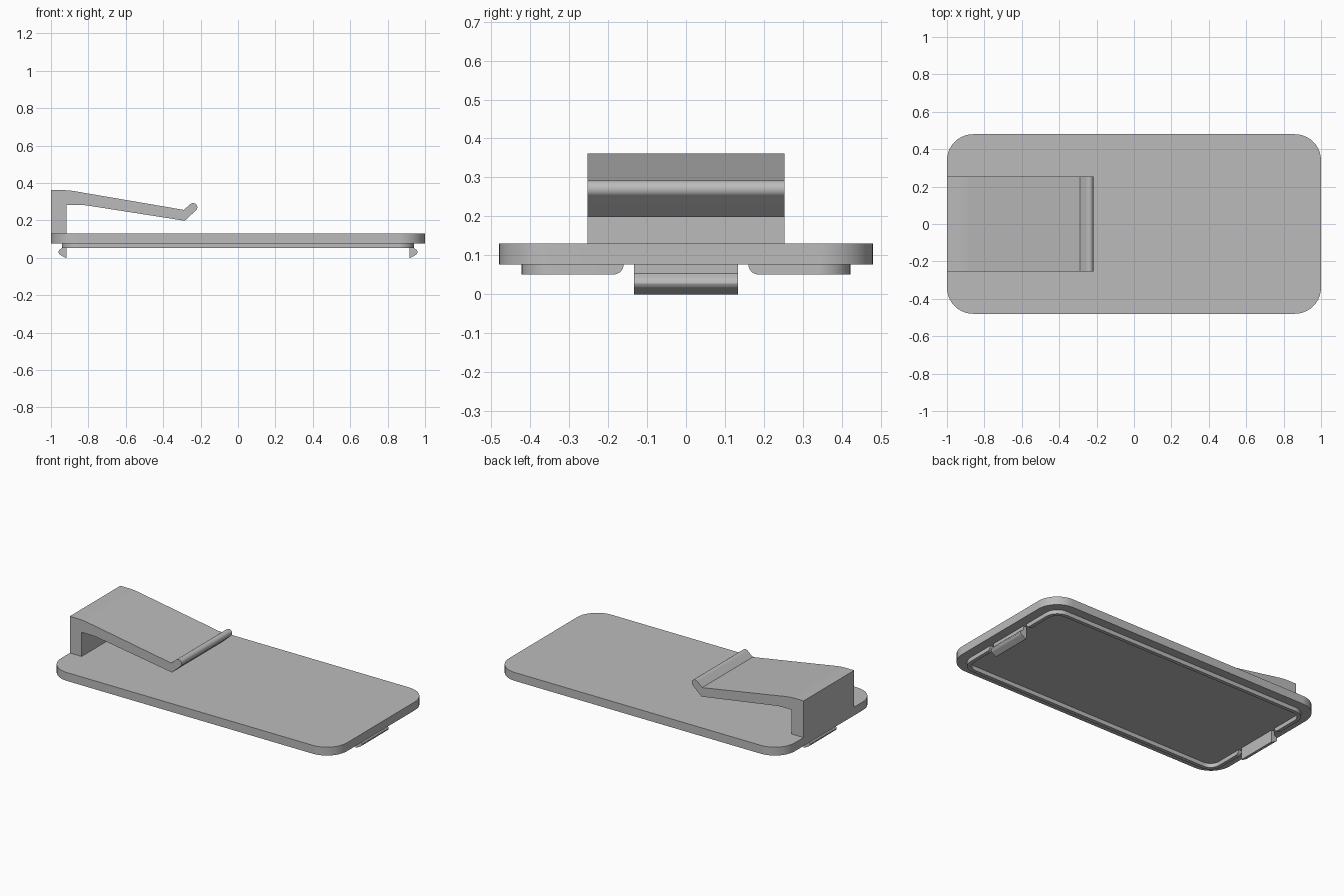
import bpy
import bmesh
from math import cos, sin, pi, radians, sqrt

if "Cube" in bpy.data.objects:
    bpy.data.objects.remove(bpy.data.objects["Cube"])

grey = bpy.data.materials.new("plain grey")
grey.use_nodes = True
colour = (0.5, 0.5, 0.5, 1)
grey.diffuse_color = colour
grey.node_tree.nodes["Principled BSDF"].inputs["Base Color"].default_value = colour


def finish(bm, name):
    bmesh.ops.recalc_face_normals(bm, faces=bm.faces)
    mesh = bpy.data.meshes.new(name)
    bm.to_mesh(mesh)
    bm.free()
    mesh.materials.append(grey)
    mesh.shade_smooth()
    mesh.set_sharp_from_angle(angle=radians(28))
    obj = bpy.data.objects.new(name, mesh)
    bpy.context.collection.objects.link(obj)
    weighted = obj.modifiers.new("even shading", "WEIGHTED_NORMAL")
    weighted.keep_sharp = True
    return obj


def extrude(name, points, offset):
    """Solid from a closed outline of 3D points pushed along offset."""
    bm = bmesh.new()
    face = bm.faces.new([bm.verts.new(p) for p in points])
    out = bmesh.ops.extrude_face_region(bm, geom=[face])
    moved = [v for v in out["geom"] if isinstance(v, bmesh.types.BMVert)]
    bmesh.ops.translate(bm, verts=moved, vec=offset)
    return finish(bm, name)


def arc(cx, cy, r, start, end, steps=10):
    angles = [radians(start + (end - start) * i / steps) for i in range(steps + 1)]
    return [(cx + r * cos(a), cy + r * sin(a)) for a in angles]


# Cover plate with rounded corners
HX, HY, R = 1.0, 0.48, 0.14
outline = []
for sx, sy, a in ((1, 1, 0), (-1, 1, 90), (-1, -1, 180), (1, -1, 270)):
    outline += arc(sx * (HX - R), sy * (HY - R), R, a, a + 90)
extrude("cover_plate", [(x, y, 0.077) for x, y in outline], (0, 0, 0.053))

# Belt clip: upright, sloping arm and rounded upturned lip
CLIP_W = 0.253
clip = [(-1, 0.128), (-1, 0.362), (-0.94, 0.362), (-0.91, 0.3605), (-0.88, 0.357),
        (-0.29, 0.256)]
clip += arc(-0.24, 0.27, 0.0225, 135, -45)
clip += [(-0.285, 0.198), (-0.81, 0.280), (-0.835, 0.2825), (-0.86, 0.283),
         (-0.917, 0.283), (-0.917, 0.128)]
extrude("belt_clip", [(x, -CLIP_W, z) for x, z in clip], (0, 2 * CLIP_W, 0))

# Locating rim: one half on each long side, open at the two ends
RX, RY, RR, WALL = 0.94, 0.422, 0.085, 0.023
GAP, ROUND, TOP = 0.16, 0.026, 0.079


def rim_half(name, side):
    stations = []  # outer point, inner point, bottom height
    for i in range(9):
        d = ROUND * cos(pi / 2 * i / 8)
        y = GAP + ROUND - d
        z = 0.077 - sqrt(max(0, ROUND ** 2 - d ** 2))
        stations.append(((RX, y), (RX - WALL, y), z))
    low = 0.077 - ROUND
    cx, cy = RX - RR, RY - RR
    for outer, inner in zip(arc(cx, cy, RR, 0, 90), arc(cx, cy, RR - WALL, 0, 90)):
        stations.append((outer, inner, low))
    stations += [((-o[0], o[1]), (-i[0], i[1]), z) for o, i, z in reversed(stations)]
    bm = bmesh.new()
    rings = []
    for (ox, oy), (ix, iy), z in stations:
        corners = ((ox, oy, TOP), (ox, oy, z), (ix, iy, z), (ix, iy, TOP))
        rings.append([bm.verts.new((x, y * side, h)) for x, y, h in corners])
    for a, b in zip(rings, rings[1:]):
        for k in range(4):
            n = (k + 1) % 4
            bm.faces.new((a[k], a[n], b[n], b[k]))
    bm.faces.new(rings[0])
    bm.faces.new(rings[-1])
    finish(bm, name)


rim_half("rim_back", 1)
rim_half("rim_front", -1)

# Snap latches in the rim openings, with a rounded outward catch
LATCH_W = 0.133
latch = [(0.917, 0.079), (0.917, 0), (0.923, 0), (0.952, 0.016), (0.957, 0.021),
         (0.96, 0.028), (0.959, 0.036), (0.955, 0.042), (0.94, 0.053), (0.94, 0.079)]
for name, s in (("latch_left", 1), ("latch_right", -1)):
    extrude(name, [(s * x, -LATCH_W, z) for x, z in latch], (0, 2 * LATCH_W, 0))
